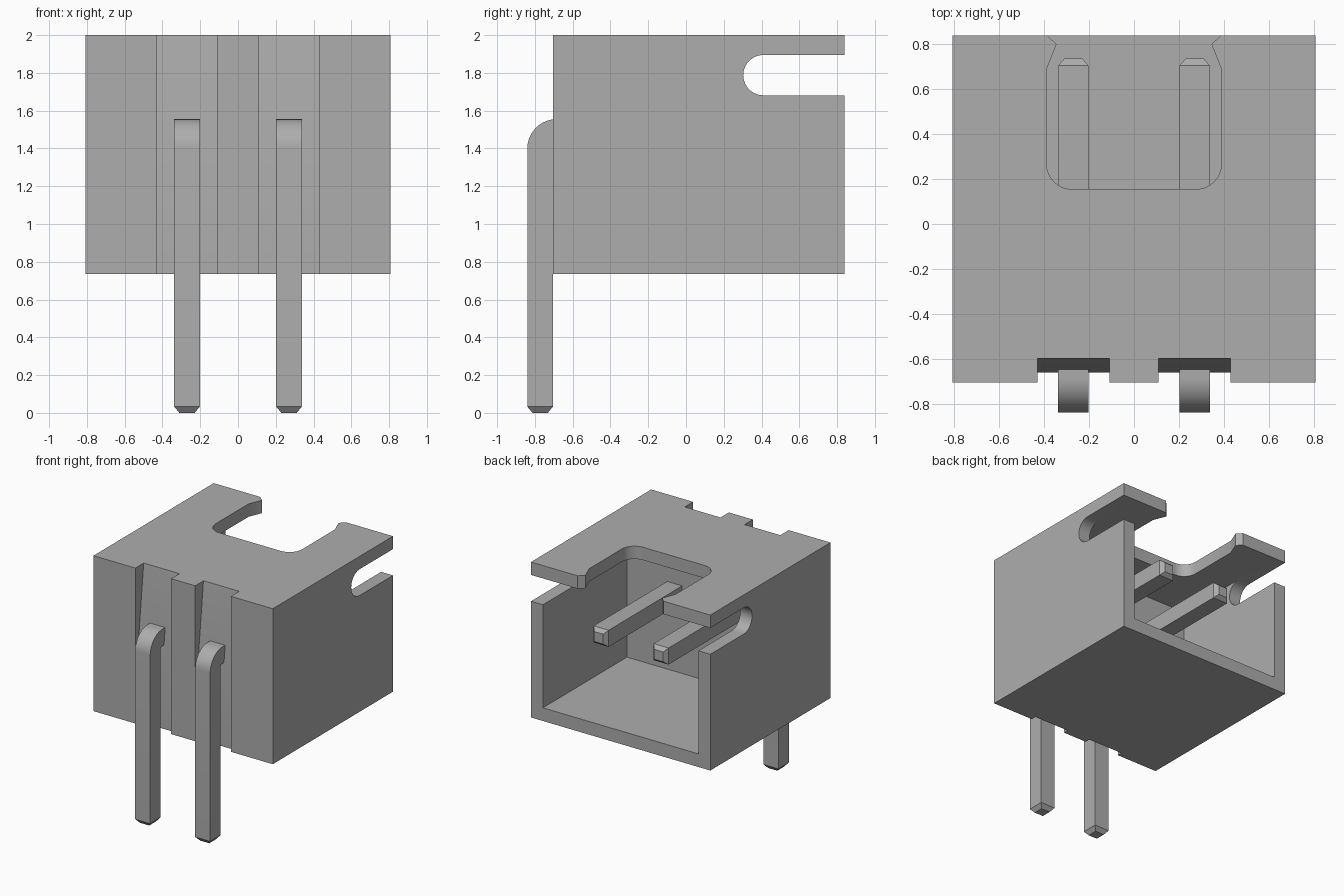
import bpy, bmesh, math
from mathutils import Vector

cube = bpy.data.objects.get("Cube")
if cube:
    bpy.data.objects.remove(cube, do_unlink=True)

# One grey for the whole connector
GREY = (0.42, 0.42, 0.42, 1.0)
grey = bpy.data.materials.new("plain grey")
grey.use_nodes = True
grey.diffuse_color = GREY
grey.node_tree.nodes["Principled BSDF"].inputs["Base Color"].default_value = GREY


def finish(name, bm):
    bmesh.ops.recalc_face_normals(bm, faces=bm.faces[:])
    mesh = bpy.data.meshes.new(name)
    bm.to_mesh(mesh)
    bm.free()
    mesh.materials.append(grey)
    obj = bpy.data.objects.new(name, mesh)
    bpy.context.collection.objects.link(obj)
    return obj


def prism(name, points, axis, lo, hi):
    """Extrude a profile along x (points are y, z) or z (points are x, y)."""
    bm = bmesh.new()
    if axis == "x":
        place = lambda p, t: (t, p[0], p[1])
    else:
        place = lambda p, t: (p[0], p[1], t)
    a = [bm.verts.new(place(p, lo)) for p in points]
    b = [bm.verts.new(place(p, hi)) for p in points]
    bm.faces.new(a)
    bm.faces.new(b)
    for i in range(len(points)):
        j = (i + 1) % len(points)
        bm.faces.new((a[i], a[j], b[j], b[i]))
    return finish(name, bm)


def arc(cx, cy, r, start, end, steps=8):
    angles = [math.radians(start + (end - start) * i / steps) for i in range(steps + 1)]
    return [(cx + r * math.cos(t), cy + r * math.sin(t)) for t in angles]


def select_only(obj):
    bpy.ops.object.select_all(action="DESELECT")
    obj.select_set(True)
    bpy.context.view_layer.objects.active = obj


def cut(target, cutter):
    cutter.hide_render = True
    mod = target.modifiers.new("cut", "BOOLEAN")
    mod.operation = "DIFFERENCE"
    mod.solver = "EXACT"
    mod.object = cutter
    select_only(target)
    bpy.ops.object.modifier_apply(modifier=mod.name)
    bpy.data.objects.remove(cutter, do_unlink=True)


def smooth(obj):
    select_only(obj)
    bpy.ops.object.shade_smooth_by_angle(angle=math.radians(30))


# Housing dimensions
W, FRONT, BACK, BOTTOM, TOP = 0.807, -0.705, 0.84, 0.735, 2.0
WALL, ROOF = 0.107, 1.895

housing = prism("housing", [(FRONT, BOTTOM), (BACK, BOTTOM), (BACK, TOP), (FRONT, TOP)],
                "x", -W, W)

# Cavity open at the back
inner = W - WALL
cut(housing, prism("cavity_cutter",
                   [(-0.24, BOTTOM + WALL), (1.0, BOTTOM + WALL), (1.0, ROOF), (-0.24, ROOF)],
                   "x", -inner, inner))

# Round-ended slots just under the roof, one in each side wall
slot = arc(0.41, 1.788, 0.107, 90, 270, 14) + [(1.0, 1.681), (1.0, ROOF)]
for lo, hi in ((-1.0, -inner + 0.02), (inner - 0.02, 1.0)):
    cut(housing, prism("slot_cutter", slot, "x", lo, hi))

# Roof notch with rounded corners and pinched lips
right_half = arc(0.277, 0.267, 0.112, -90, 0) + [
    (0.389, 0.69), (0.345, 0.80), (0.389, 0.842), (0.389, 1.0)]
notch = right_half + [(-x, y) for x, y in reversed(right_half)]
cut(housing, prism("notch_cutter", notch, "z", 1.8, 2.2))

# Front grooves, deeper towards the top
groove = [(-1.0, 0.5), (-0.662, 0.5), (-0.662, 1.42), (-0.598, TOP), (-0.598, 2.2), (-1.0, 2.2)]
for lo, hi in ((-0.43, -0.108), (0.108, 0.43)):
    cut(housing, prism("groove_cutter", groove, "x", lo, hi))
smooth(housing)


def pin(name, cx):
    """Sweep a square section up the leg, round the bend and into the cavity."""
    h, outer, tip = 0.0675, 0.155, 0.6
    py, pz = -0.84 + outer, 1.555 - outer
    mid = outer - h
    path = [(-0.84 + h, 0.0, 0, tip), (-0.84 + h, 0.033, 0, 1)]
    for i in range(11):
        t = math.pi / 2 * i / 10
        path.append((py - mid * math.cos(t), pz + mid * math.sin(t), t, 1))
    path += [(0.705, pz + mid, math.pi / 2, 1), (0.737, pz + mid, math.pi / 2, tip)]
    bm = bmesh.new()
    rings = []
    for y, z, t, s in path:
        out = Vector((0, -math.cos(t), math.sin(t)))
        rings.append([bm.verts.new(Vector((cx + u * h * s, y, z)) + out * v * h * s)
                      for u, v in ((-1, -1), (1, -1), (1, 1), (-1, 1))])
    for a, b in zip(rings, rings[1:]):
        for i in range(4):
            j = (i + 1) % 4
            bm.faces.new((a[i], a[j], b[j], b[i]))
    bm.faces.new(rings[0])
    bm.faces.new(rings[-1])
    smooth(finish(name, bm))


# Two bent contact pins
pin("right_pin", -0.27)
pin("left_pin", 0.27)
